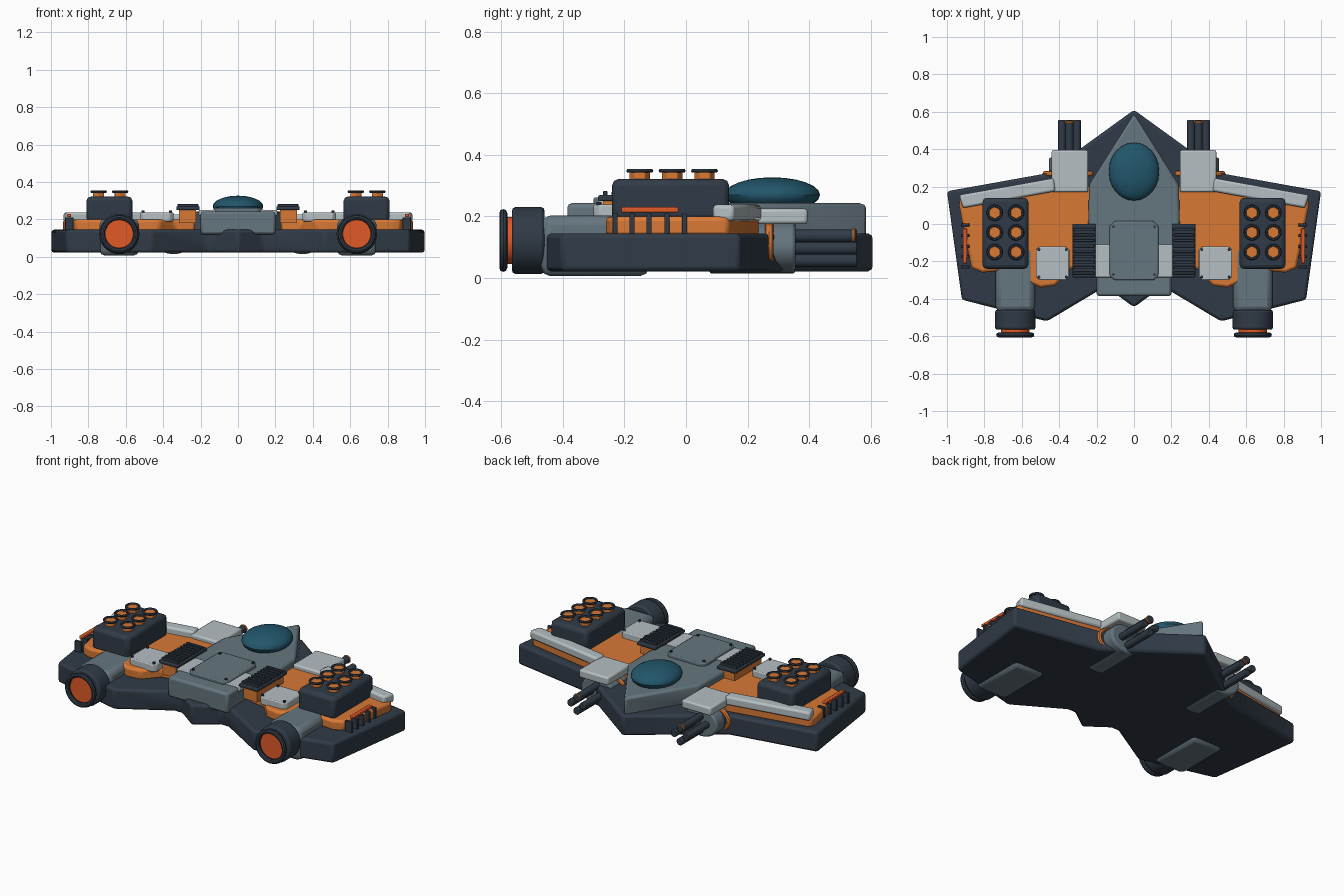
import bpy, bmesh, math
from mathutils import Matrix, Vector

if "Cube" in bpy.data.objects:
    bpy.data.objects.remove(bpy.data.objects["Cube"])


def material(name, r, g, b):
    m = bpy.data.materials.new(name)
    m.diffuse_color = (r, g, b, 1)
    m.use_nodes = True
    m.node_tree.nodes["Principled BSDF"].inputs["Base Color"].default_value = m.diffuse_color
    return m


DARK = material("dark_steel", 0.03, 0.044, 0.063)
GREY = material("grey_steel", 0.13, 0.18, 0.21)
ORANGE = material("orange_paint", 0.69, 0.19, 0.036)
GLOW = material("glow_orange", 0.75, 0.1, 0.02)
LIGHT = material("light_plate", 0.46, 0.52, 0.54)
TEAL = material("canopy_glass", 0.016, 0.093, 0.147)


def finish(name, bm, mat, bevel=0.0, mirror=True, segments=2):
    bmesh.ops.recalc_face_normals(bm, faces=bm.faces[:])
    me = bpy.data.meshes.new(name)
    bm.to_mesh(me)
    bm.free()
    me.materials.append(mat)
    ob = bpy.data.objects.new(name, me)
    bpy.context.collection.objects.link(ob)
    bpy.ops.object.select_all(action='DESELECT')
    ob.select_set(True)
    bpy.context.view_layer.objects.active = ob
    bpy.ops.object.shade_smooth_by_angle(angle=math.radians(35))
    if bevel:
        b = ob.modifiers.new("bevel", 'BEVEL')
        b.width, b.segments, b.limit_method = bevel, segments, 'ANGLE'
    if mirror:
        ob.modifiers.new("mirror", 'MIRROR')
    return ob


def prism(name, pts, z0, z1, mat, bevel=0.01, mirror=True):
    bm = bmesh.new()
    f = bm.faces.new([bm.verts.new((x, y, z0)) for x, y in pts])
    g = bmesh.ops.extrude_face_region(bm, geom=[f])
    vs = [v for v in g["geom"] if isinstance(v, bmesh.types.BMVert)]
    bmesh.ops.translate(bm, verts=vs, vec=(0, 0, z1 - z0))
    return finish(name, bm, mat, bevel, mirror)


def symmetric(half):
    return half + [(-x, y) for x, y in reversed(half) if x]


def boxes(name, spans, mat, bevel=0.0, mirror=True):
    # each span is x0, x1, y0, y1, z0, z1
    bm = bmesh.new()
    for a, b, c, d, e, f in spans:
        m = Matrix.Translation(((a + b) / 2, (c + d) / 2, (e + f) / 2)) @ Matrix.Diagonal((b - a, d - c, f - e, 1))
        bmesh.ops.create_cube(bm, size=1, matrix=m)
    return finish(name, bm, mat, bevel, mirror)


def cylinders(name, centres, r, depth, axis, mat, bevel=0.0, sides=24, sz=1.0, mirror=True):
    bm = bmesh.new()
    rot = Matrix.Rotation(math.pi / 2, 4, 'X') if axis == 'Y' else Matrix()
    for c in centres:
        m = Matrix.Translation(c) @ Matrix.Diagonal((1, 1, sz, 1)) @ rot
        bmesh.ops.create_cone(bm, cap_ends=True, segments=sides, radius1=r, radius2=r, depth=depth, matrix=m)
    return finish(name, bm, mat, bevel, mirror)


def rings(name, centres, R, r, axis, mat, sz=1.0, n=24, k=8):
    bm = bmesh.new()
    rot = Matrix.Rotation(math.pi / 2, 4, 'X') if axis == 'Y' else Matrix()
    for c in centres:
        m = Matrix.Translation(c) @ Matrix.Diagonal((1, 1, sz, 1)) @ rot
        grid = []
        for i in range(n):
            a = 2 * math.pi * i / n
            row = []
            for j in range(k):
                b = 2 * math.pi * j / k
                d = R + r * math.cos(b)
                row.append(bm.verts.new(m @ Vector((d * math.cos(a), d * math.sin(a), r * math.sin(b)))))
            grid.append(row)
        for i in range(n):
            for j in range(k):
                i2, j2 = (i + 1) % n, (j + 1) % k
                bm.faces.new((grid[i][j], grid[i2][j], grid[i2][j2], grid[i][j2]))
    return finish(name, bm, mat)


def clipped(x0, x1, y0, y1, c):
    return [(x0 + c, y0), (x1 - c, y0), (x1, y0 + c), (x1, y1 - c),
            (x1 - c, y1), (x0 + c, y1), (x0, y1 - c), (x0, y0 + c)]


# Hull slab and central body
prism("hull", symmetric([(0, 0.61), (0.47, 0.27), (1.0, 0.175), (0.92, -0.405),
                         (0.465, -0.52), (0.18, -0.35), (0.13, -0.35), (0, -0.445)]),
      0.022, 0.145, DARK, 0.015, False)
prism("central_body", symmetric([(0, 0.59), (0.24, 0.21), (0.245, 0.0), (0.2, -0.22), (0.2, -0.385)]),
      0.12, 0.243, GREY, 0.014, False)

# Canopy
bm = bmesh.new()
bmesh.ops.create_uvsphere(bm, u_segments=24, v_segments=12, radius=1,
                          matrix=Matrix.Translation((0, 0.28, 0.27)) @ Matrix.Diagonal((0.135, 0.155, 0.057, 1)))
finish("canopy", bm, TEAL, mirror=False)

# Dorsal hatch on its pale cross plate
boxes("cross_plate", [(-0.21, 0.21, -0.285, -0.11, 0.22, 0.25)], LIGHT, 0.005, False)
prism("dorsal_hatch", clipped(-0.13, 0.13, -0.3, 0.015, 0.025), 0.235, 0.262, GREY, 0.006, False)
cylinders("hatch_bolts", [(0.11, y, 0.264) for y in (-0.27, -0.015)], 0.008, 0.012, 'Z', DARK, sides=8)

# Orange wing armour and pale leading strip
prism("wing_armour", [(0.23, 0.2), (0.44, 0.235), (0.93, 0.14), (0.935, 0.1), (0.87, -0.235), (0.81, -0.26),
                      (0.72, -0.25), (0.5, -0.34), (0.42, -0.33), (0.34, -0.24), (0.23, -0.22)],
      0.135, 0.2, ORANGE, 0.014)
prism("leading_strip", [(0.935, 0.155), (0.915, 0.085), (0.42, 0.175), (0.43, 0.245)], 0.185, 0.238, LIGHT, 0.012)

# Gun shoulders, housings, rings and barrels
boxes("gun_shoulder", [(0.245, 0.44, 0.17, 0.395, 0.175, 0.225)], LIGHT, 0.01)
cylinders("gun_housing", [(0.345, 0.215, 0.1)], 0.11, 0.28, 'Y', GREY, 0.01, sz=0.78)
rings("gun_collar", [(0.345, 0.27, 0.105)], 0.13, 0.014, 'Y', ORANGE, sz=0.6)
cylinders("gun_barrels", [(0.345 + dx, 0.45, 0.097 + dz) for dx, dz in ((0.04, 0), (-0.04, 0), (0, 0.04), (0, -0.04))],
          0.021, 0.21, 'Y', DARK, 0.004, sides=16)
rings("muzzle_ring", [(0.345, 0.545, 0.137)], 0.019, 0.006, 'Y', ORANGE, n=16)

# Engine nacelles, shrouds, nozzles and glow discs
boxes("engine_nacelle", [(0.53, 0.74, -0.47, -0.12, 0.006, 0.203)], GREY, 0.03)
cylinders("engine_shroud", [(0.635, -0.512, 0.122)], 0.108, 0.105, 'Y', DARK, 0.01, sides=32)
cylinders("engine_glow", [(0.635, -0.573, 0.122)], 0.077, 0.03, 'Y', GLOW, 0.004, sides=32)
rings("engine_nozzle", [(0.635, -0.593, 0.122)], 0.089, 0.013, 'Y', DARK, n=32)

# Missile pods with six tubes each
boxes("missile_pod", [(0.565, 0.81, -0.24, 0.14, 0.185, 0.322)], DARK, 0.022)
tubes = [(x, y) for x in (0.63, 0.745) for y in (-0.15, -0.045, 0.06)]
cylinders("missile_tips", [(x, y, 0.33) for x, y in tubes], 0.034, 0.036, 'Z', ORANGE, 0.003, sides=6)
rings("missile_rims", [(x, y, 0.348) for x, y in tubes], 0.037, 0.007, 'Z', DARK, n=16, k=6)

# Wing tip light bar and fins
boxes("tip_light", [(0.892, 0.914, -0.21, -0.025, 0.213, 0.23)], GLOW, 0.004)
boxes("tip_fins", [(0.88, 0.925, y - 0.008, y + 0.008, 0.14, 0.21)
                   for y in (-0.23, -0.175, -0.12, -0.062, -0.005)], DARK, 0.003)

# Bolted pale access plates
prism("access_plate", clipped(0.345, 0.525, -0.3, -0.12, 0.02), 0.19, 0.238, LIGHT, 0.006)
cylinders("plate_bolts", [(x, y, 0.24) for x in (0.362, 0.508) for y in (-0.283, -0.137)],
          0.008, 0.014, 'Z', DARK, sides=8)

# Slatted vents
boxes("vent_base", [(0.225, 0.315, -0.27, -0.015, 0.18, 0.256)], ORANGE)
boxes("vent_frame", [(0.205, 0.33, -0.285, 0.0, 0.25, 0.269)], DARK, 0.005)
boxes("vent_slats", [(0.212, 0.323, -0.27 + i * 0.029, -0.254 + i * 0.029, 0.262, 0.282)
                     for i in range(9)], DARK, 0.003)
